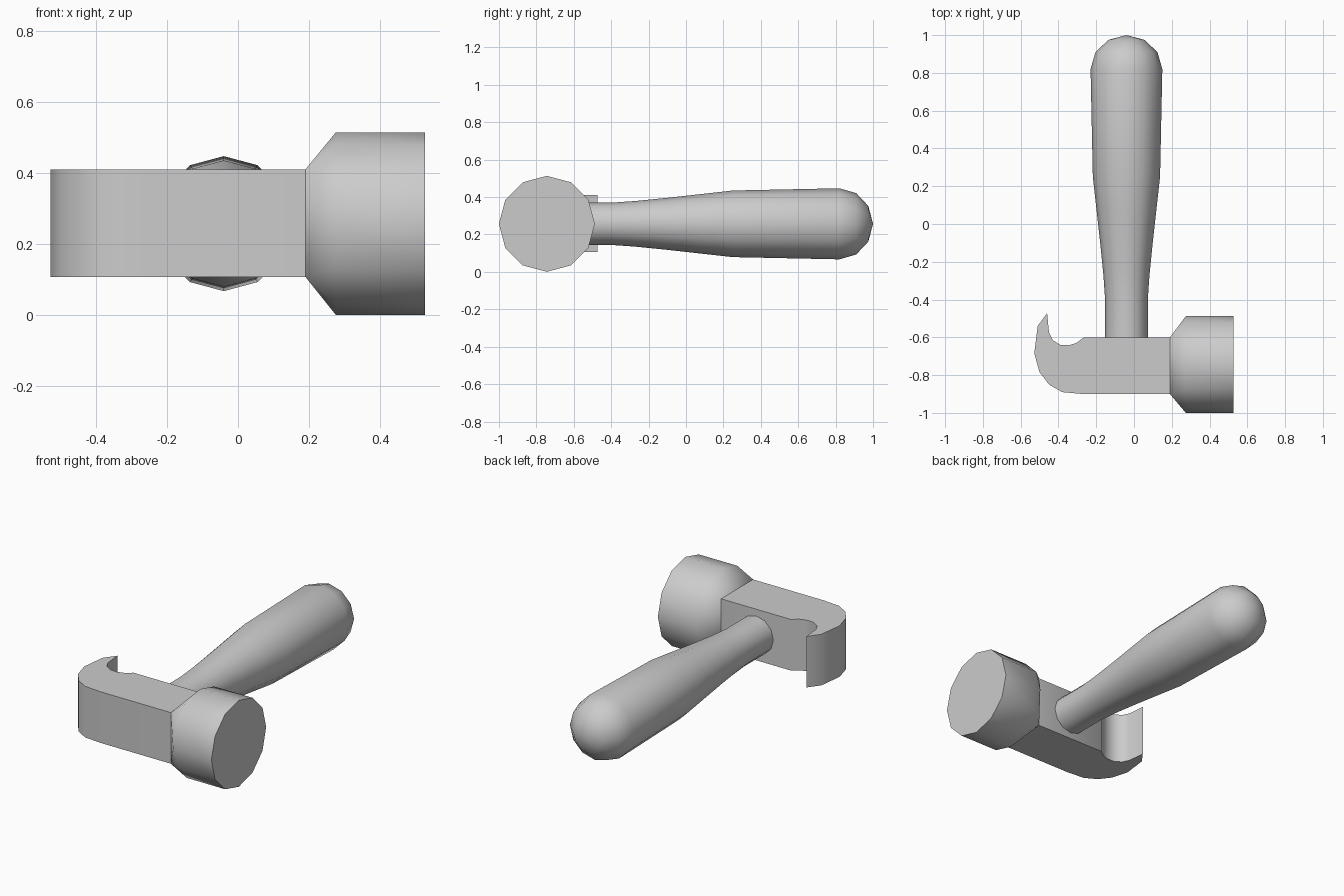
import bpy, bmesh, math

if "Cube" in bpy.data.objects:
    bpy.data.objects.remove(bpy.data.objects["Cube"])

CZ = 0.257      # height of the shared centre line
SIDES = 12


def finish(bm, name, angle=40):
    bmesh.ops.recalc_face_normals(bm, faces=bm.faces)
    mesh = bpy.data.meshes.new(name)
    bm.to_mesh(mesh)
    bm.free()
    ob = bpy.data.objects.new(name, mesh)
    bpy.context.collection.objects.link(ob)
    bpy.ops.object.select_all(action='DESELECT')
    ob.select_set(True)
    bpy.context.view_layer.objects.active = ob
    bpy.ops.object.shade_smooth_by_angle(angle=math.radians(angle))
    return ob


def circle(r):
    return [(r * math.cos(2 * math.pi * i / SIDES), r * math.sin(2 * math.pi * i / SIDES))
            for i in range(SIDES)]


def bridge(bm, a, b):
    for i in range(SIDES):
        j = (i + 1) % SIDES
        bm.faces.new((a[i], a[j], b[j], b[i]))


# Handle: turned profile (y, radius) with a rounded end
bm = bmesh.new()
profile = [(-0.60, 0.113), (-0.40, 0.113), (-0.27, 0.122), (-0.10, 0.139), (0.08, 0.159),
           (0.25, 0.178), (0.82, 0.19), (0.91, 0.164), (0.975, 0.095)]
rings = [[bm.verts.new((-0.04 + u, y, CZ + v)) for u, v in circle(r)] for y, r in profile]
for a, b in zip(rings, rings[1:]):
    bridge(bm, a, b)
tip = bm.verts.new((-0.04, 1.0, CZ))
for i in range(SIDES):
    bm.faces.new((rings[-1][i], rings[-1][(i + 1) % SIDES], tip))
bm.faces.new(rings[0])
finish(bm, "handle")

# Head block with curved claw: top outline extruded upward
outline = [(0.19, -0.6), (0.19, -0.9), (-0.27, -0.9), (-0.38, -0.89), (-0.45, -0.85),
           (-0.50, -0.785), (-0.528, -0.685), (-0.51, -0.54), (-0.46, -0.472),
           (-0.45, -0.575), (-0.43, -0.615), (-0.39, -0.64), (-0.345, -0.642),
           (-0.305, -0.63), (-0.265, -0.6)]
bm = bmesh.new()
face = bm.faces.new([bm.verts.new((x, y, 0.107)) for x, y in outline])
ext = bmesh.ops.extrude_face_region(bm, geom=[face])
bmesh.ops.translate(bm, vec=(0, 0, 0.303),
                    verts=[v for v in ext['geom'] if isinstance(v, bmesh.types.BMVert)])
finish(bm, "head_and_claw")

# Striking face: twelve-sided drum with a neck blending into the square block
bm = bmesh.new()
back, front = [[bm.verts.new((x, -0.744 + u, CZ + v)) for u, v in circle(0.2565)]
               for x in (0.275, 0.526)]
bridge(bm, back, front)
bm.faces.new(front)
corners = [bm.verts.new((0.19, y, z)) for y, z in
           ((-0.6, 0.41), (-0.9, 0.41), (-0.9, 0.107), (-0.6, 0.107))]
for q, corner in enumerate(corners):
    for k in range(3):
        bm.faces.new((corner, back[3 * q + k], back[(3 * q + k + 1) % SIDES]))
    bm.faces.new((corner, back[(3 * q + 3) % SIDES], corners[(q + 1) % 4]))
finish(bm, "striking_face")
